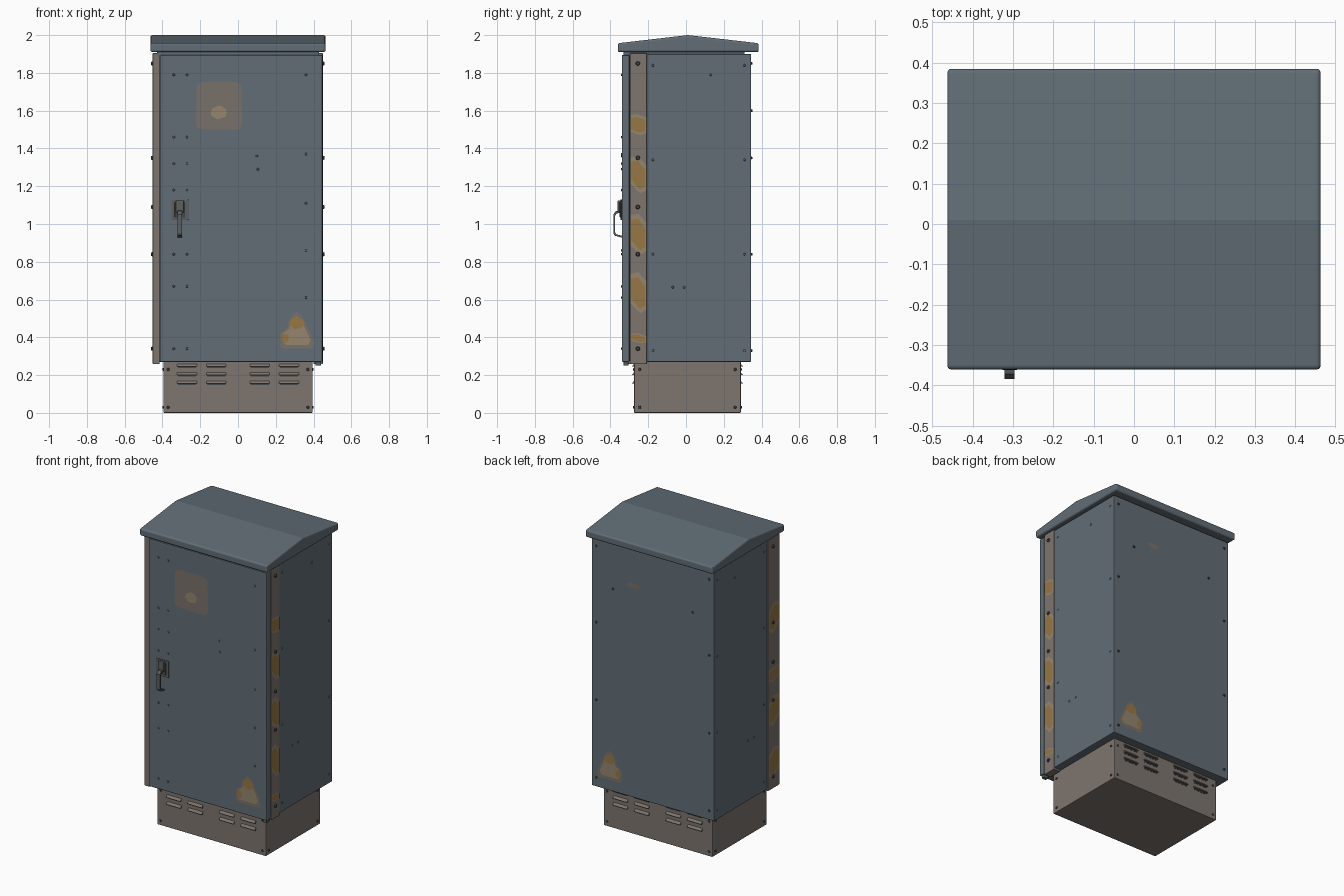
import bpy, bmesh, math, random
from mathutils import Vector, Matrix

if "Cube" in bpy.data.objects:
    bpy.data.objects.remove(bpy.data.objects["Cube"])
random.seed(4)

def mat(name, c):
    m = bpy.data.materials.new(name)
    m.diffuse_color = (*c, 1)
    m.use_nodes = True
    m.node_tree.nodes["Principled BSDF"].inputs["Base Color"].default_value = m.diffuse_color
    return m

BLUE = mat("blue grey paint", (0.122, 0.155, 0.182))
BROWN = mat("weathered brown grey", (0.205, 0.178, 0.158))
FADED = mat("faded sticker brown", (0.190, 0.165, 0.142))
TAN = mat("tan stain", (0.300, 0.235, 0.155))
AMBER = mat("amber stain", (0.310, 0.185, 0.060))
DARK = mat("dark metal", (0.060, 0.066, 0.070))
STEEL = mat("handle steel", (0.110, 0.115, 0.115))

def finish(bm, name, m):
    bmesh.ops.recalc_face_normals(bm, faces=bm.faces)
    me = bpy.data.meshes.new(name)
    bm.to_mesh(me)
    bm.free()
    me.materials.append(m)
    ob = bpy.data.objects.new(name, me)
    bpy.context.collection.objects.link(ob)
    return ob

def add_box(bm, lo, hi):
    c = [(a + b) / 2 for a, b in zip(lo, hi)]
    s = [b - a for a, b in zip(lo, hi)]
    return bmesh.ops.create_cube(bm, size=1, matrix=Matrix.Translation(c) @ Matrix.Diagonal((*s, 1)))

def bevel(bm, w, seg=2, min_angle=0.6):
    es = [e for e in bm.edges if e.calc_face_angle(0) > min_angle]
    bmesh.ops.bevel(bm, geom=es, offset=w, segments=seg, affect='EDGES', profile=0.5)

def box(name, lo, hi, m, b=0.0):
    bm = bmesh.new()
    add_box(bm, lo, hi)
    if b:
        bevel(bm, b)
    return finish(bm, name, m)

def extrude_x(name, prof, x0, x1, m, b=0.0, seg=3):
    bm = bmesh.new()
    f = bm.faces.new([bm.verts.new((x0, y, z)) for y, z in prof])
    r = bmesh.ops.extrude_face_region(bm, geom=[f])
    bmesh.ops.translate(bm, vec=(x1 - x0, 0, 0), verts=[v for v in r['geom'] if isinstance(v, bmesh.types.BMVert)])
    bmesh.ops.recalc_face_normals(bm, faces=bm.faces)
    if b:
        bevel(bm, b, seg)
    return finish(bm, name, m)

# Surface frames: (u along the wall, v = height, d = distance outwards)
WALL = {
    "door":   (lambda u, v, d: (u, -0.34 - d, v), (0, -1, 0)),
    "back":   (lambda u, v, d: (u, 0.345 + d, v), (0, 1, 0)),
    "right":  (lambda u, v, d: (0.445 + d, u, v), (1, 0, 0)),
    "left":   (lambda u, v, d: (-0.445 - d, u, v), (-1, 0, 0)),
    "rpost":  (lambda u, v, d: (0.449 + d, u, v), (1, 0, 0)),
    "lpost":  (lambda u, v, d: (-0.452 - d, u, v), (-1, 0, 0)),
    "bfront": (lambda u, v, d: (u, -0.275 - d, v), (0, -1, 0)),
    "bback":  (lambda u, v, d: (u, 0.29 + d, v), (0, 1, 0)),
    "bright": (lambda u, v, d: (0.395 + d, u, v), (1, 0, 0)),
    "bleft":  (lambda u, v, d: (-0.395 - d, u, v), (-1, 0, 0)),
}

# Main masses
box("plinth", (-0.395, -0.275, 0), (0.395, 0.29, 0.275), BROWN, 0.004)
box("cabinet_body", (-0.445, -0.25, 0.27), (0.445, 0.345, 1.9), BLUE, 0.005)
box("front_frame", (-0.41, -0.302, 0.275), (0.43, -0.24, 1.9), DARK)
box("roof_neck", (-0.43, -0.33, 1.89), (0.43, 0.31, 1.915), BLUE)
box("door", (-0.411, -0.34, 0.27), (0.447, -0.299, 1.895), BLUE, 0.006)
box("left_post", (-0.452, -0.325, 0.258), (-0.415, -0.207, 1.905), BROWN, 0.004)
box("right_post", (0.40, -0.297, 0.258), (0.449, -0.207, 1.905), BROWN, 0.004)
box("door_hinge_foot", (0.41, -0.33, 0.25), (0.44, -0.305, 0.272), STEEL, 0.003)
extrude_x("roof", [(-0.361, 1.91), (0.385, 1.91), (0.385, 1.957), (0.01, 2.0), (-0.361, 1.957)],
          -0.463, 0.463, BLUE, 0.010)

# Louvre hoods with dark slits under them, on plinth front and back
hoods, slits = bmesh.new(), bmesh.new()
for wall in ("bfront", "bback"):
    P = WALL[wall][0]
    for u in (-0.27, -0.115, 0.115, 0.27):
        for v in (0.155, 0.20, 0.245):
            def wedge(bm, hw, pts):
                a = [bm.verts.new(P(u - hw, v + z, d)) for z, d in pts]
                b = [bm.verts.new(P(u + hw, v + z, d)) for z, d in pts]
                n = len(pts)
                bm.faces.new(a)
                bm.faces.new(b)
                for i in range(n):
                    bm.faces.new((a[i], a[(i + 1) % n], b[(i + 1) % n], b[i]))
            wedge(hoods, 0.052, [(0.016, -0.001), (0, 0.012), (0, -0.001)])
            wedge(slits, 0.048, [(0.0, -0.001), (0.0, 0.0015), (-0.008, 0.0015), (-0.008, -0.001)])
finish(hoods, "vent_louvres", BROWN)
finish(slits, "vent_slits", DARK)

# Bolts and rivets
def bolts(name, spots, m, r=0.008, h=0.006):
    bm = bmesh.new()
    for wall, u, v in spots:
        P, n = WALL[wall]
        rot = Vector((0, 0, 1)).rotation_difference(Vector(n)).to_matrix().to_4x4()
        bmesh.ops.create_cone(bm, cap_ends=True, segments=8, radius1=r, radius2=r * 0.7, depth=h,
                              matrix=Matrix.Translation(P(u, v, h / 2 - 0.0005)) @ rot)
    return finish(bm, name, m)

spots = [("door", u, v) for u in (-0.34, -0.27) for v in (1.79, 1.46, 1.32, 1.18, 0.84, 0.67, 0.34)]
spots += [("door", 0.36, v) for v in (1.79, 1.37, 1.11, 0.86, 0.61)]
spots += [("door", 0.1, 1.36), ("door", 0.105, 1.29)]
for w in ("right", "left"):
    spots += [(w, u, v) for u in (-0.175, 0.31) for v in (1.84, 1.34, 0.84, 0.33)]
    spots += [(w, 0.13, 1.79), (w, -0.07, 0.665), (w, -0.01, 0.665)]
bolts("panel_rivets", spots, BLUE, 0.007, 0.004)
bolts("post_bolts", [(w, -0.255, v) for w in ("rpost", "lpost") for v in (1.85, 1.35, 1.09, 0.84, 0.34)],
      DARK, 0.012, 0.009)
bolts("back_bolts", [("back", u, v) for u in (-0.41, 0.41) for v in (1.85, 1.35, 0.84, 0.33)]
      + [("back", -0.29, 1.6), ("back", 0.29, 1.6)], DARK, 0.008, 0.007)
bolts("plinth_bolts", [(w, u, v) for w in ("bfront", "bback") for u in (-0.37, 0.37) for v in (0.03, 0.23)]
      + [(w, u, v) for w in ("bright", "bleft") for u in (-0.245, 0.26) for v in (0.03, 0.23)],
      DARK, 0.008, 0.006)

# Handle: backing plate, lock boss and bent lever
box("handle_plate", (-0.353, -0.348, 1.02), (-0.262, -0.339, 1.13), STEEL, 0.004)
box("handle_recess", (-0.335, -0.351, 1.035), (-0.28, -0.345, 1.115), DARK, 0.002)
box("handle_lock", (-0.33, -0.362, 1.06), (-0.286, -0.345, 1.125), STEEL, 0.005)
extrude_x("handle_lever", [(-0.345, 1.075), (-0.372, 1.068), (-0.385, 1.05), (-0.385, 0.95), (-0.377, 0.938),
          (-0.34, 0.928), (-0.34, 0.938), (-0.370, 0.946), (-0.375, 0.955), (-0.375, 1.045),
          (-0.366, 1.056), (-0.345, 1.06)], -0.321, -0.296, STEEL)

# Stains: irregular flat patches lying just off the wall
def patch(name, wall, pts, m, d):
    bm = bmesh.new()
    P, n = WALL[wall]
    f = bm.faces.new([bm.verts.new(P(u, v, d)) for u, v in pts])
    f.normal_update()
    if f.normal.dot(Vector(n)) < 0:
        f.normal_flip()
    me = bpy.data.meshes.new(name)
    bm.to_mesh(me)
    bm.free()
    me.materials.append(m)
    bpy.context.collection.objects.link(bpy.data.objects.new(name, me))

def blob(cu, cv, ru, rv, power=1.0, wob=0.08, n=20):
    out = []
    for i in range(n):
        a = 2 * math.pi * i / n
        c, s = math.cos(a), math.sin(a)
        k = 1 + random.uniform(-wob, wob)
        out.append((cu + ru * k * math.copysign(abs(c) ** power, c),
                    cv + rv * k * math.copysign(abs(s) ** power, s)))
    return out

patch("door_faded_square", "door", blob(-0.10, 1.625, 0.121, 0.125, 0.22, 0.02, 28), FADED, 0.001)
patch("door_square_spot", "door", blob(-0.10, 1.59, 0.042, 0.034), TAN, 0.002)
patch("back_spot", "back", blob(0.14, 1.66, 0.045, 0.016), FADED, 0.001)

TRI = [(-0.085, -0.08), (-0.07, -0.09), (0.08, -0.09), (0.095, -0.06), (0.07, 0.0),
       (0.03, 0.08), (0.0, 0.105), (-0.03, 0.075), (-0.05, 0.02), (-0.088, -0.01)]
for w in ("door", "back"):
    for nm, k, m, d in (("outer", 1.0, FADED, 0.001), ("inner", 0.78, TAN, 0.002)):
        patch(f"{w}_triangle_{nm}", w, [(0.31 + u * k, 0.43 + v * k) for u, v in TRI], m, d)
    patch(f"{w}_triangle_spot", w, blob(0.312, 0.475, 0.038, 0.03), AMBER, 0.003)
    patch(f"{w}_triangle_small_spot", w, blob(0.252, 0.395, 0.018, 0.025), AMBER, 0.003)

# Worn stripe remnants on the posts: (height, half size)
def stripe(wall, v, h, u0, u1):
    t = 0.03 if h > 0.06 else 0.01
    for nm, k, m, d, e in (("edge", 1.0, TAN, 0.001, 0.0), ("core", 0.76, AMBER, 0.002, 0.008)):
        a, b, hk = u0 + e * 0.3, u1 - e, h * k
        c = (a + b) / 2
        patch(f"{wall}_stripe_{nm}", wall, [(a, v + hk - t * 0.3), (c, v + hk), (b, v + hk - t * 1.6),
              (b, v - hk * 0.8), (c + 0.01, v - hk), (a, v - hk + t * 1.8)], m, d)

for v, h in ((1.525, 0.055), (1.26, 0.10), (0.945, 0.11), (0.635, 0.11), (0.395, 0.027)):
    stripe("rpost", v, h, -0.294, -0.21)
for v, h in ((1.38, 0.10), (1.01, 0.045), (0.77, 0.10), (0.43, 0.10)):
    stripe("lpost", v, h, -0.318, -0.212)
